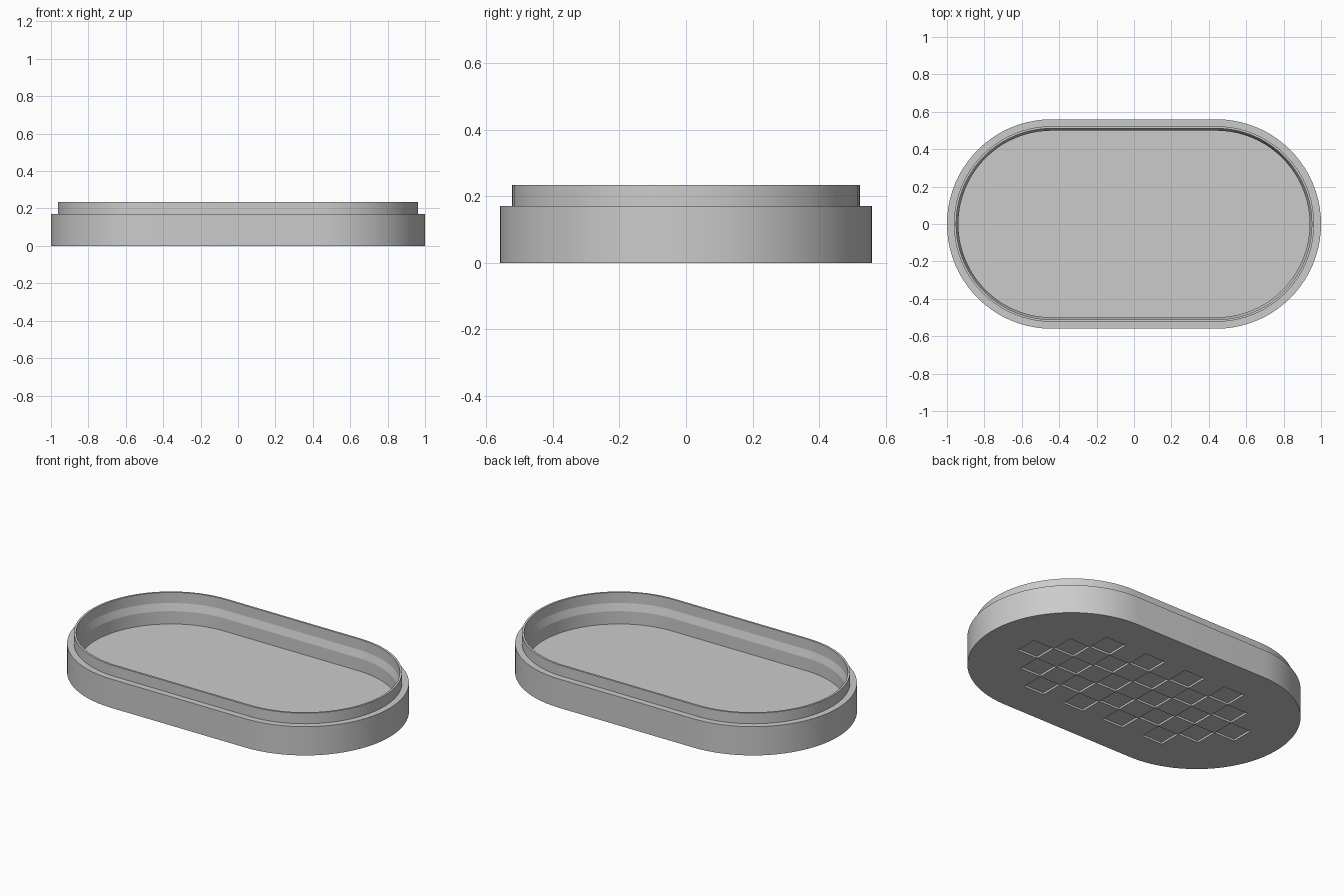
import bpy, bmesh
from math import pi, cos, sin, radians

if "Cube" in bpy.data.objects:
    bpy.data.objects.remove(bpy.data.objects["Cube"], do_unlink=True)

HALF_STRAIGHT = 0.44   # distance from centre to each end-arc centre
SEGMENTS = 40          # facets per end arc
CELL = 0.1385          # pitch of the underside checker pattern
SIDE = 0.137           # side of each recess
DEPTH = 0.012          # depth of each recess

grey = bpy.data.materials.new("plain grey")
grey.use_nodes = True
colour = (0.6, 0.6, 0.6, 1)
grey.diffuse_color = colour
grey.node_tree.nodes["Principled BSDF"].inputs["Base Color"].default_value = colour


def make_object(name, bm):
    bmesh.ops.recalc_face_normals(bm, faces=bm.faces)
    mesh = bpy.data.meshes.new(name)
    bm.to_mesh(mesh)
    bm.free()
    mesh.materials.append(grey)
    obj = bpy.data.objects.new(name, mesh)
    bpy.context.collection.objects.link(obj)
    return obj


def stadium_ring(bm, radius, z):
    ring = []
    for end, start in ((1, -pi / 2), (-1, pi / 2)):
        for i in range(SEGMENTS + 1):
            a = start + pi * i / SEGMENTS
            ring.append(bm.verts.new((end * HALF_STRAIGHT + radius * cos(a),
                                      radius * sin(a), z)))
    return ring


# Tray shell: outer wall, ledge, thin lip, sloped inner wall and floor
profile = [(0.56, 0), (0.56, 0.171), (0.523, 0.171), (0.523, 0.234),
           (0.511, 0.234), (0.511, 0.171), (0.499, 0.128), (0.499, 0.052)]
bm = bmesh.new()
rings = [stadium_ring(bm, r, z) for r, z in profile]
for low, high in zip(rings, rings[1:]):
    for i in range(len(low)):
        j = (i + 1) % len(low)
        bm.faces.new((low[i], low[j], high[j], high[i]))
bm.faces.new(rings[0])
bm.faces.new(rings[-1])
tray = make_object("tray", bm)

# Checker of shallow square recesses on the underside
bm = bmesh.new()
for row in range(-2, 3):
    count = 6 - abs(row)
    for k in range(count):
        x = (2 * k - count + 1) * CELL
        cube = bmesh.ops.create_cube(bm, size=1)["verts"]
        bmesh.ops.scale(bm, vec=(SIDE, SIDE, 2 * DEPTH), verts=cube)
        bmesh.ops.translate(bm, vec=(x, row * CELL, 0), verts=cube)
cutter = make_object("recess_cutter", bm)
cutter.hide_render = True

cut = tray.modifiers.new("recesses", 'BOOLEAN')
cut.operation = 'DIFFERENCE'
cut.solver = 'EXACT'
cut.object = cutter
bpy.ops.object.select_all(action='DESELECT')
tray.select_set(True)
bpy.context.view_layer.objects.active = tray
bpy.ops.object.modifier_apply(modifier=cut.name)
bpy.data.objects.remove(cutter, do_unlink=True)

bpy.ops.object.shade_smooth_by_angle(angle=radians(12))
